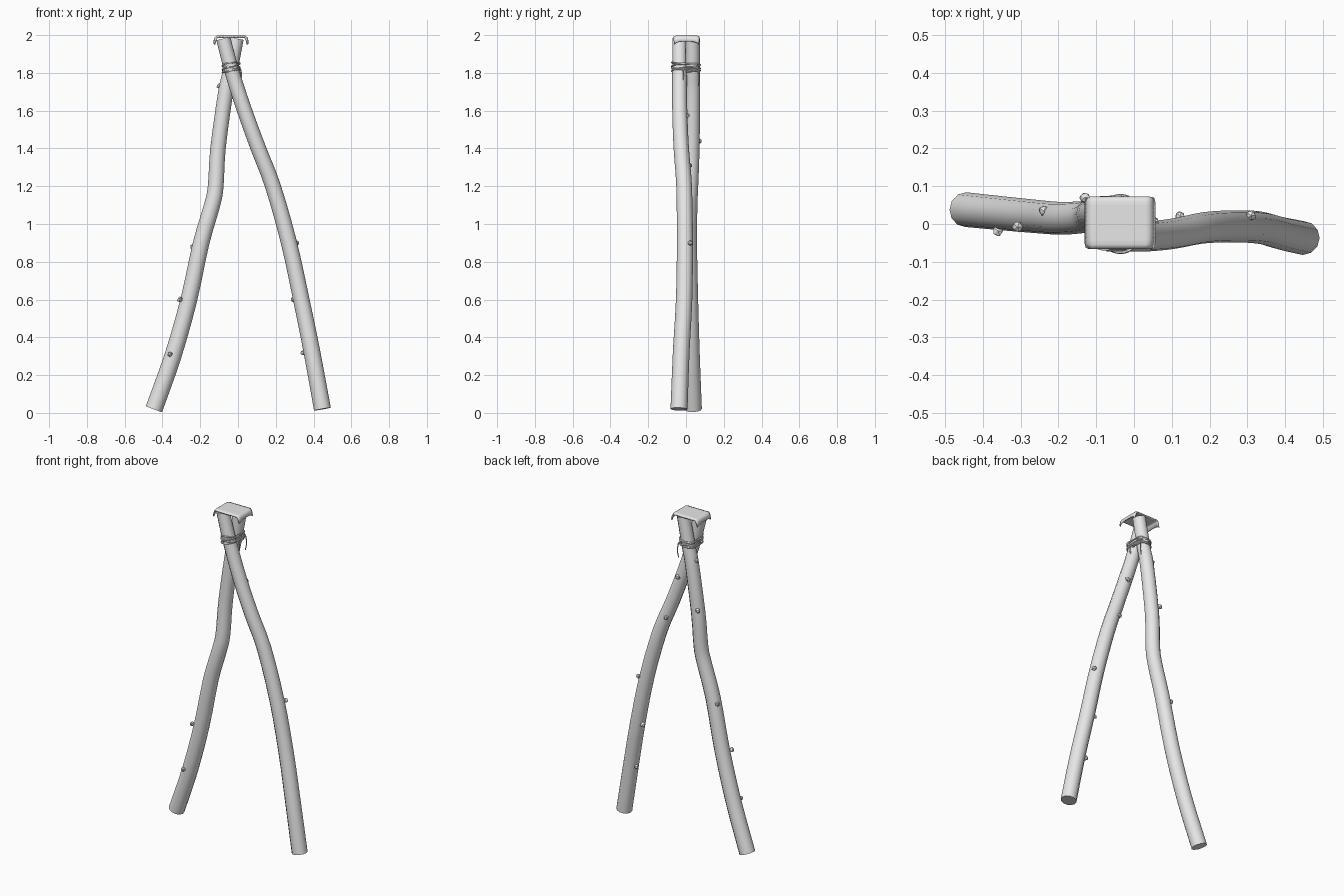
import bpy, bmesh, math, random
from mathutils import Vector

random.seed(4)
if "Cube" in bpy.data.objects:
    bpy.data.objects.remove(bpy.data.objects["Cube"])

# One pale grey for everything
grey = bpy.data.materials.new("pale_grey")
grey.use_nodes = True
grey.diffuse_color = (0.8, 0.8, 0.8, 1)
grey.node_tree.nodes["Principled BSDF"].inputs["Base Color"].default_value = (0.8, 0.8, 0.8, 1)


def finish(bm, name, smooth=True):
    bmesh.ops.recalc_face_normals(bm, faces=bm.faces)
    mesh = bpy.data.meshes.new(name)
    bm.to_mesh(mesh)
    bm.free()
    obj = bpy.data.objects.new(name, mesh)
    bpy.context.collection.objects.link(obj)
    mesh.materials.append(grey)
    bpy.ops.object.select_all(action="DESELECT")
    obj.select_set(True)
    bpy.context.view_layer.objects.active = obj
    if smooth:
        bpy.ops.object.shade_smooth_by_angle(angle=math.radians(50))
    return obj


def spline(points, steps):
    """Smooth path through the points."""
    p = [Vector(q) for q in points]
    p = [2 * p[0] - p[1]] + p + [2 * p[-1] - p[-2]]
    path = []
    for a, b, c, d in zip(p, p[1:], p[2:], p[3:]):
        for i in range(steps):
            t = i / steps
            path.append(b + (c - a) * t / 2 + (2 * a - 5 * b + 4 * c - d) * t * t / 2
                        + (3 * b - a - 3 * c + d) * t ** 3 / 2)
    return path + [p[-2]]


def tube(name, path, r_start, r_end, sides, up):
    """Sweep a round section along a path and cap both ends."""
    bm = bmesh.new()
    rings = []
    last = len(path) - 1
    for i, p in enumerate(path):
        tangent = (path[min(i + 1, last)] - path[max(i - 1, 0)]).normalized()
        u = tangent.cross(Vector(up)).normalized()
        v = tangent.cross(u)
        r = r_start + (r_end - r_start) * i / last
        angles = [math.tau * k / sides for k in range(sides)]
        rings.append([bm.verts.new(p + r * (u * math.cos(a) + v * math.sin(a))) for a in angles])
    for lo, hi in zip(rings, rings[1:]):
        for k in range(sides):
            n = (k + 1) % sides
            bm.faces.new((lo[k], lo[n], hi[n], hi[k]))
    bm.faces.new(rings[0])
    bm.faces.new(rings[-1])
    return finish(bm, name)


# Two crooked poles that cross near the top
left_path = [(0.447, -0.037, 0.02), (0.39, -0.025, 0.33), (0.335, -0.01, 0.6), (0.27, -0.006, 0.9),
             (0.185, -0.01, 1.2), (0.108, -0.025, 1.4), (0.035, -0.033, 1.6),
             (-0.03, -0.034, 1.8), (-0.078, -0.034, 1.982)]
right_path = [(-0.445, 0.038, 0.02), (-0.345, 0.028, 0.3), (-0.26, 0.02, 0.6), (-0.195, 0.015, 0.9),
              (-0.137, 0.018, 1.1), (-0.118, 0.023, 1.2), (-0.106, 0.031, 1.4),
              (-0.065, 0.035, 1.7), (-0.043, 0.035, 1.8), (-0.008, 0.035, 1.982)]
tube("left_pole", spline(left_path, 3), 0.045, 0.038, 12, (0, 1, 0))
tube("right_pole", spline(right_path, 3), 0.046, 0.038, 12, (0, 1, 0))

# Small cut branch stubs on the poles
knots = [(-0.36, -0.018, 0.31), (-0.308, -0.008, 0.6), (-0.238, 0.034, 0.88),
         (-0.13, 0.07, 1.44), (-0.1, 0.04, 1.73), (0.31, 0.022, 0.9), (0.294, 0.005, 0.6),
         (0.345, -0.01, 0.32), (0.122, 0.021, 1.31), (0.05, 0.006, 1.575)]
for place in knots:
    bm = bmesh.new()
    bmesh.ops.create_icosphere(bm, subdivisions=1, radius=0.015)
    for v in bm.verts:
        v.co = v.co * random.uniform(0.85, 1.15) + Vector(place)
    finish(bm, "branch_stub", smooth=False)

# Rope wound around the crossing, with loose ends
turns, per_turn = 5, 28
coil = []
for i in range(turns * per_turn + 1):
    a = math.tau * i / per_turn
    turn = i / per_turn
    y = 0.041 * math.sin(a) + math.copysign(0.034 * min(1, abs(math.sin(a)) * 3), math.sin(a))
    z = 1.805 + 0.009 * turn + 0.007 * math.sin(a + turn * 1.9)
    coil.append(Vector((-0.036 + 0.046 * math.cos(a), y, z)))
tube("rope_binding", coil, 0.0045, 0.0045, 6, (0, 0, 1))
for x, y, drop in ((0.006, 0.066, 0.085), (0.014, -0.015, 0.06)):
    strand = [(x - 0.012, y, 1.83), (x, y, 1.815), (x + 0.004, y + 0.003, 1.815 - drop / 2),
              (x - 0.002, y, 1.815 - drop)]
    tube("rope_end", spline(strand, 4), 0.004, 0.003, 6, (0, 1, 0))

# Thin cover draped over the pole tops, drooping at the two sides
bm = bmesh.new()
bmesh.ops.create_grid(bm, x_segments=24, y_segments=12, size=1)
for v in bm.verts:
    s, t = v.co.x, v.co.y
    corner = max(0, abs(s) - 0.84) / 0.16
    # Rounded outline
    edge = max(0, abs(t) - 0.8) / 0.2
    x = -0.037 + 0.09 * s * (1 - 0.03 * edge * edge)
    y = 0.003 + 0.068 * t * (1 - 0.05 * corner ** 2)
    z = 1.993 - 0.026 * corner ** 2 - 0.004 * edge ** 2 - 0.012 * corner * abs(t) ** 3
    v.co = (x, y, z)
cover = finish(bm, "top_cover")
shell = cover.modifiers.new("thickness", "SOLIDIFY")
shell.thickness = 0.008
shell.offset = 0
